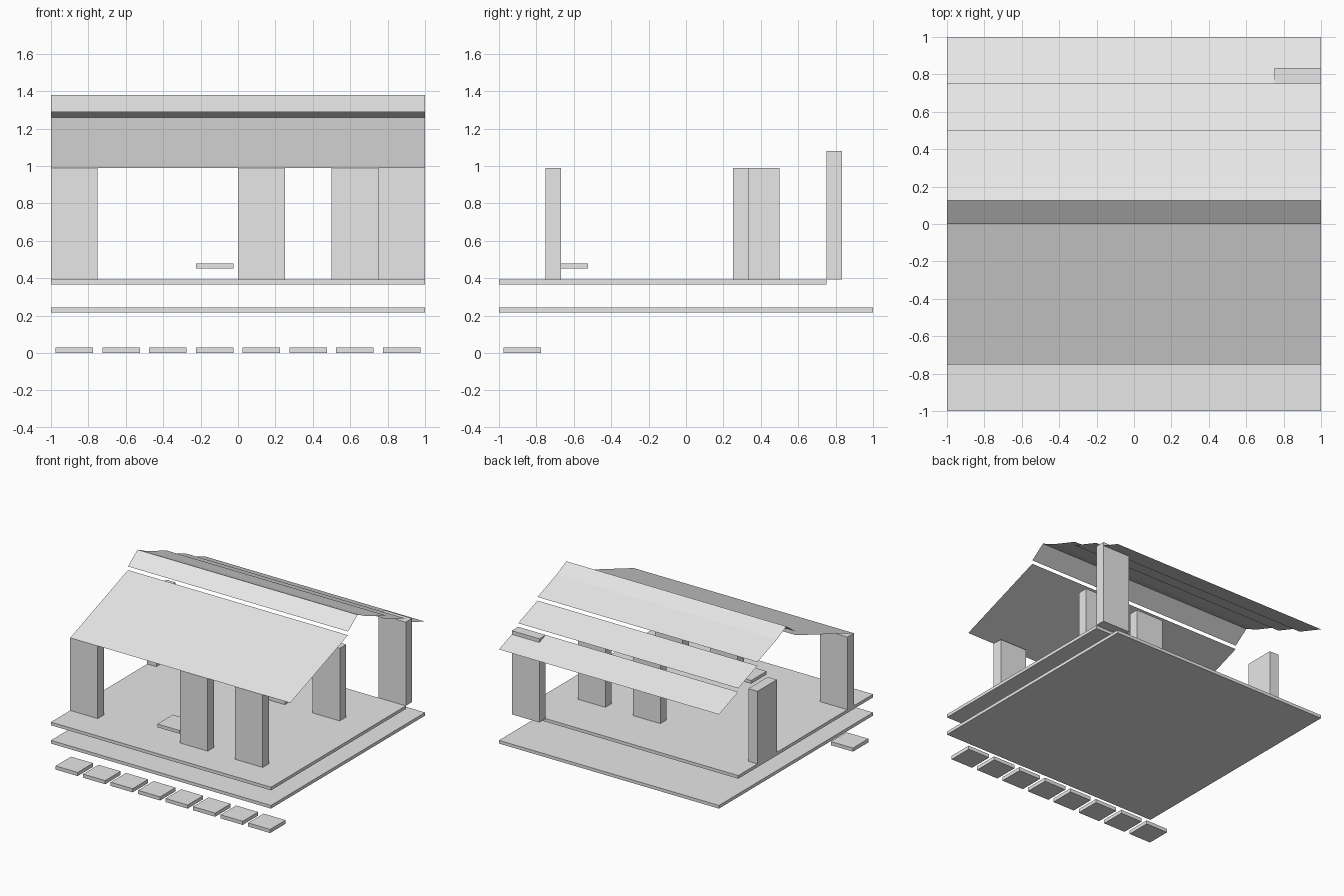
import bpy
import bmesh

cube = bpy.data.objects.get("Cube")
if cube:
    bpy.data.objects.remove(cube, do_unlink=True)

grey = bpy.data.materials.new("light_grey")
grey.use_nodes = True
grey.diffuse_color = (0.8, 0.8, 0.8, 1)
grey.node_tree.nodes["Principled BSDF"].inputs["Base Color"].default_value = (0.8, 0.8, 0.8, 1)


def finish(name, bm):
    mesh = bpy.data.meshes.new(name)
    bm.to_mesh(mesh)
    bm.free()
    mesh.materials.append(grey)
    obj = bpy.data.objects.new(name, mesh)
    bpy.context.collection.objects.link(obj)
    return obj


def box(name, x, y, z):
    """Box from (low, high) ranges on each axis."""
    bm = bmesh.new()
    bmesh.ops.create_cube(bm, size=1)
    for v in bm.verts:
        v.co = [r[0] if c < 0 else r[1] for c, r in zip(v.co, (x, y, z))]
    return finish(name, bm)


def roof_sheet(name, y0, z0, y1, z1):
    """Single flat sheet across the full width, facing up."""
    bm = bmesh.new()
    corners = [(-1, y0, z0), (1, y0, z0), (1, y1, z1), (-1, y1, z1)]
    bm.faces.new([bm.verts.new(c) for c in corners])
    return finish(name, bm)


FLOOR = 0.393
EAVE = 0.99
WIDE, THIN = 0.25, 0.083

# Two stacked platforms
box("lower_platform", (-1, 1), (-1, 1), (0.217, 0.243))
box("upper_platform", (-1, 1), (-1, 0.75), (0.367, FLOOR))

# Row of stepping stones and one raised slab
for i in range(8):
    cx = -0.875 + i * WIDE
    box(f"stepping_stone_{i + 1}", (cx - 0.1, cx + 0.1), (-0.975, -0.775), (0, 0.03))
box("raised_slab", (-0.225, -0.025), (-0.725, -0.525), (0.453, 0.48))

# Wall posts: three in front, two behind
for label, y, starts in (("front", -0.75, (-1, 0, 0.5)), ("back", 0.25, (0, 0.5))):
    for i, x in enumerate(starts):
        box(f"{label}_post_{i + 1}", (x, x + WIDE), (y, y + THIN), (FLOOR, EAVE))

# Side post turned a quarter, and the tall corner post
box("side_post", (-1, -1 + THIN), (0.25, 0.5), (FLOOR, EAVE))
box("tall_corner_post", (0.75, 1), (0.75, 0.75 + THIN), (FLOOR, 1.08))

# Roof: front slope, steeper ridge sheets, stepped back slope
roof_sheet("front_roof", -0.75, EAVE, 0, 1.26)
roof_sheet("front_ridge_sheet", 0, 1.29, 0.125, 1.38)
roof_sheet("back_ridge_sheet", 0.125, 1.38, 0.25, 1.32)
for i in range(3):
    y, z = 0.25 * (i + 1), 1.32 - 0.12 * i
    roof_sheet(f"back_roof_sheet_{i + 1}", y, z, y + 0.25, z - 0.09)
